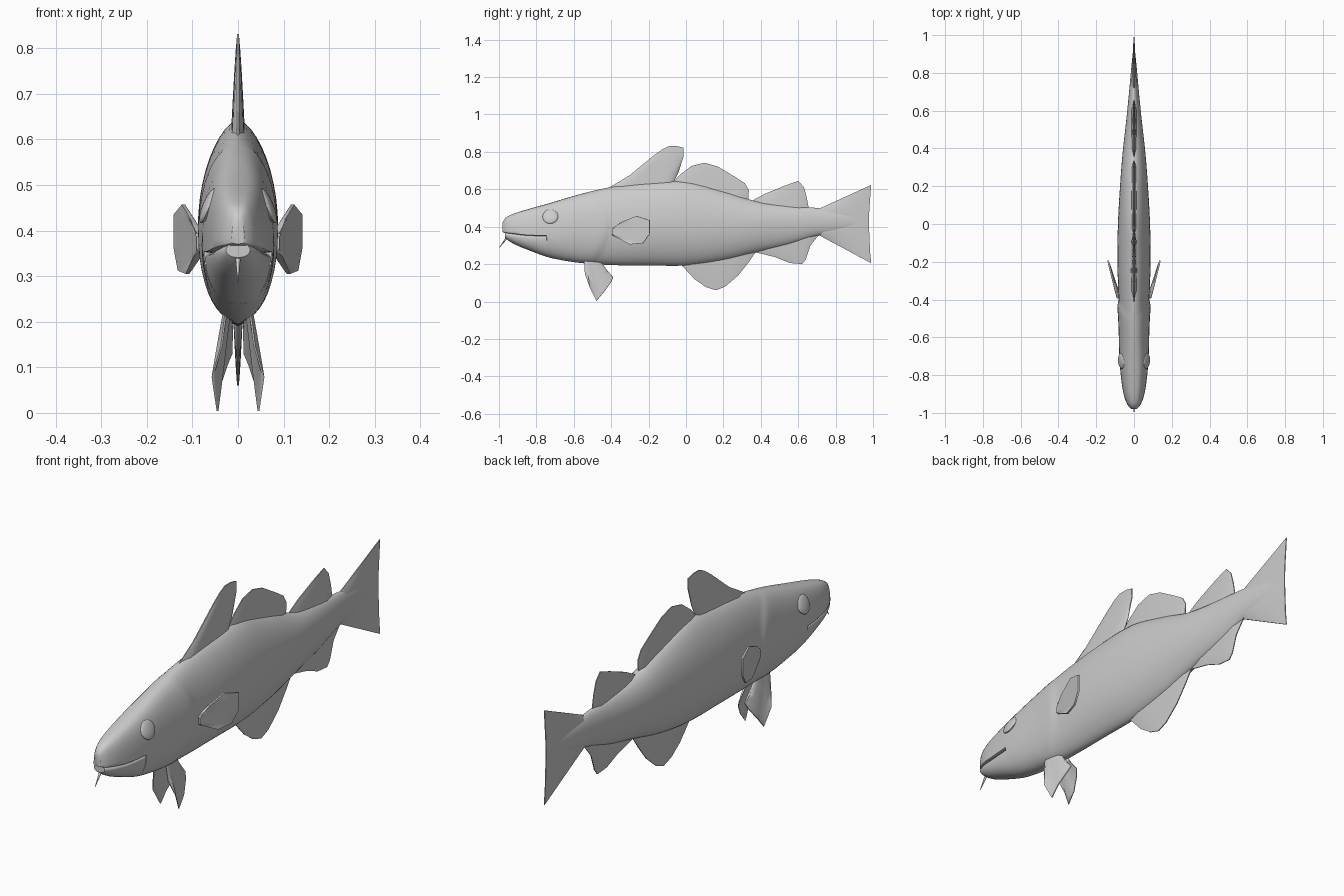
import bpy, bmesh, math
from mathutils import Vector

if "Cube" in bpy.data.objects:
    bpy.data.objects.remove(bpy.data.objects["Cube"])

grey = bpy.data.materials.new("fish grey")
grey.diffuse_color = (0.6, 0.6, 0.6, 1)
grey.use_nodes = True
grey.node_tree.nodes["Principled BSDF"].inputs["Base Color"].default_value = grey.diffuse_color


def finish(name, bm, angle=40):
    bmesh.ops.recalc_face_normals(bm, faces=bm.faces)
    me = bpy.data.meshes.new(name)
    bm.to_mesh(me)
    bm.free()
    me.materials.append(grey)
    me.shade_smooth()
    me.set_sharp_from_angle(angle=math.radians(angle))
    ob = bpy.data.objects.new(name, me)
    bpy.context.collection.objects.link(ob)
    return ob


# Body stations: y, belly z, widest z, back z, half width, side roundness
ST = [
    (-0.980, 0.360, 0.375, 0.425, 0.014, 0.7),
    (-0.965, 0.338, 0.370, 0.448, 0.030, 0.65),
    (-0.920, 0.308, 0.364, 0.470, 0.050, 0.65),
    (-0.850, 0.278, 0.356, 0.492, 0.064, 0.65),
    (-0.730, 0.235, 0.355, 0.526, 0.076, 0.7),
    (-0.570, 0.207, 0.375, 0.573, 0.081, 0.9),
    (-0.400, 0.195, 0.395, 0.612, 0.082, 1.1),
    (-0.200, 0.193, 0.405, 0.635, 0.088, 1.2),
    (0.000, 0.193, 0.405, 0.640, 0.085, 1.25),
    (0.200, 0.220, 0.410, 0.590, 0.074, 1.2),
    (0.380, 0.265, 0.415, 0.535, 0.060, 1.15),
    (0.550, 0.305, 0.420, 0.512, 0.041, 1.1),
    (0.700, 0.352, 0.425, 0.500, 0.026, 1.1),
    (0.800, 0.370, 0.428, 0.485, 0.017, 1.1),
    (0.920, 0.400, 0.430, 0.460, 0.005, 1.0),
]


def station(y):
    """Smooth interpolation between body stations."""
    i = max(k for k in range(len(ST) - 1) if ST[k][0] <= y or k == 0)
    a, b = ST[i], ST[i + 1]
    p, q = ST[max(i - 1, 0)], ST[min(i + 2, len(ST) - 1)]
    h = b[0] - a[0]
    t = min(max((y - a[0]) / h, 0), 1)
    out = []
    for k in range(1, 6):
        m0 = (b[k] - p[k]) / (b[0] - p[0]) * h
        m1 = (q[k] - a[k]) / (q[0] - a[0]) * h
        out.append((2*t**3 - 3*t**2 + 1) * a[k] + (t**3 - 2*t**2 + t) * m0
                   + (3*t**2 - 2*t**3) * b[k] + (t**3 - t**2) * m1)
    return out


def gill(y, z):
    """Raised rear rim of the gill cover."""
    d = y - (-0.43 - 0.09 * ((z - 0.40) / 0.2) ** 2)
    return 0.006 * (math.exp(-(d / 0.08) ** 2) if d < 0 else max(0, 1 - d / 0.025))


def loft(name, ys, section, n=44):
    bm = bmesh.new()
    rings = []
    for y in ys:
        zb, zw, zt, w, e = section(y)
        ring = []
        for k in range(n):
            a = 2 * math.pi * k / n
            c, s = math.cos(a), math.sin(a)
            z = zw + s * (zt - zw if s > 0 else zw - zb)
            ex = e if s > 0 else max(e, 0.9)
            x = math.copysign(abs(c) ** ex, c) * (w + gill(y, z))
            ring.append(bm.verts.new((x, y, z)))
        rings.append(ring)
    for r, s in zip(rings, rings[1:]):
        for k in range(n):
            bm.faces.new((r[k], r[(k + 1) % n], s[(k + 1) % n], s[k]))
    bm.faces.new(rings[0])
    bm.faces.new(rings[-1])
    return finish(name, bm)


def body_section(y):
    zb, zw, zt, w, e = station(y)
    return (zw - 0.004 if y < -0.745 else zb), zw, zt, w, e


def jaw_section(y):
    zb, zw, zt, w, e = station(y)
    return zb, zw - 0.014, zw + 0.002, w * 0.95, e


body_ys = [-0.98, -0.975, -0.965, -0.95] + [-0.93 + 0.02 * i for i in range(10)]
body_ys += [-0.746, -0.744] + [-0.73 + 0.0125 * i for i in range(133)]
loft("body", body_ys, body_section)
loft("lower_jaw", [-0.968, -0.963, -0.95] + [-0.93 + 0.02 * i for i in range(12)], jaw_section)


def fin(name, base, edge, normal, thick, rows=6, rim=0.002):
    """Tapered sheet between a base line and an outer edge."""
    bm = bmesh.new()
    base, edge = [Vector(p) for p in base], [Vector(p) for p in edge]
    nrm = Vector(normal).normalized()
    n = len(base)
    sides = []
    for sgn in (1, -1):
        grid = []
        for i in range(n):
            col = []
            for j in range(rows + 1):
                s = j / rows
                h = rim if i in (0, n - 1) else rim + (thick - rim) * (1 - s) ** 0.8
                col.append(bm.verts.new(base[i].lerp(edge[i], s) + nrm * h * sgn))
            grid.append(col)
        for i in range(n - 1):
            for j in range(rows):
                bm.faces.new((grid[i][j], grid[i+1][j], grid[i+1][j+1], grid[i][j+1]))
        loop = [grid[i][0] for i in range(n)] + [grid[-1][j] for j in range(1, rows + 1)]
        loop += [grid[i][rows] for i in range(n - 2, -1, -1)]
        loop += [grid[0][j] for j in range(rows - 1, 0, -1)]
        sides.append(loop)
    a, b = sides
    for k in range(len(a)):
        m = (k + 1) % len(a)
        bm.faces.new((a[k], a[m], b[m], b[k]))
    return finish(name, bm, 50)


def median_fin(name, base0, base1, edge, thick):
    """Fin on the centre plane; points are (y, z)."""
    n = len(edge)
    base = [(0, base0[0] + (base1[0] - base0[0]) * i / (n - 1),
             base0[1] + (base1[1] - base0[1]) * i / (n - 1)) for i in range(n)]
    return fin(name, base, [(0, y, z) for y, z in edge], (1, 0, 0), thick)


# Back fins
median_fin("front_dorsal_fin", (-0.42, 0.585), (-0.07, 0.61),
           [(-0.41, 0.61), (-0.30, 0.676), (-0.17, 0.783), (-0.125, 0.815), (-0.09, 0.831),
            (-0.05, 0.831), (-0.013, 0.822), (-0.012, 0.78), (-0.04, 0.69), (-0.07, 0.635)], 0.016)
median_fin("middle_dorsal_fin", (-0.08, 0.60), (0.33, 0.52),
           [(-0.072, 0.635), (-0.03, 0.68), (0.03, 0.725), (0.10, 0.742), (0.17, 0.722),
            (0.26, 0.668), (0.315, 0.632), (0.336, 0.595), (0.333, 0.54)], 0.015)
median_fin("rear_dorsal_fin", (0.33, 0.51), (0.655, 0.49),
           [(0.34, 0.532), (0.42, 0.575), (0.53, 0.62), (0.60, 0.645), (0.63, 0.612),
            (0.645, 0.56), (0.655, 0.505)], 0.013)
# Belly fins
median_fin("front_anal_fin", (-0.03, 0.215), (0.38, 0.285),
           [(-0.02, 0.19), (0.045, 0.12), (0.105, 0.078), (0.16, 0.06), (0.21, 0.08),
            (0.28, 0.14), (0.335, 0.21), (0.37, 0.26)], 0.012)
median_fin("rear_anal_fin", (0.37, 0.28), (0.71, 0.37),
           [(0.375, 0.262), (0.475, 0.238), (0.555, 0.206), (0.62, 0.20), (0.64, 0.225),
            (0.665, 0.30), (0.71, 0.355)], 0.011)
# Tail
median_fin("tail_fin", (0.71, 0.355), (0.72, 0.50),
           [(0.99, 0.205), (0.984, 0.27), (0.98, 0.36), (0.978, 0.43), (0.98, 0.49),
            (0.986, 0.57), (0.99, 0.623)], 0.014)

PECTORAL = [(-0.375, 0.345), (-0.30, 0.305), (-0.23, 0.312), (-0.195, 0.36),
            (-0.193, 0.435), (-0.265, 0.457), (-0.345, 0.425), (-0.385, 0.395)]
PELVIC = [(0.036, -0.54, 0.147), (0.056, -0.515, 0.078), (0.045, -0.478, 0.004),
          (0.043, -0.44, 0.05), (0.025, -0.40, 0.104), (0.014, -0.39, 0.13),
          (0.016, -0.43, 0.174)]

for side, s in (("right", 1), ("left", -1)):
    # Side fins, flaring outward toward the rear
    n = len(PECTORAL)
    base = [(s * 0.080, -0.392, 0.355 + 0.035 * i / (n - 1)) for i in range(n)]
    edge = [(s * (0.086 + (y + 0.40) * 0.25), y, z) for y, z in PECTORAL]
    fin(side + "_pectoral_fin", base, edge, (s, -0.26, 0), 0.011, rim=0.004)

    # Paired fins under the throat
    n = len(PELVIC)
    base = [(s * (0.026 - 0.008 * i / (n - 1)), -0.545 + 0.085 * i / (n - 1), 0.225)
            for i in range(n)]
    fin(side + "_pelvic_fin", base, [(s * x, y, z) for x, y, z in PELVIC],
        (1, -0.3 * s, 0.1 * s), 0.008)

    # Slightly bulging eye
    zb, zw, zt, w, e = station(-0.725)
    sn = (0.455 - zw) / (zt - zw)
    x = w * math.cos(math.asin(sn)) ** e
    bm = bmesh.new()
    bmesh.ops.create_uvsphere(bm, u_segments=24, v_segments=12, radius=1)
    for v in bm.verts:
        v.co = Vector((v.co.z * 0.012, v.co.x * 0.042, v.co.y * 0.042))
    eye = finish(side + "_eye", bm)
    eye.location = (s * (x - 0.001), -0.725, 0.455)
    eye.rotation_euler = (0, -s * 0.40, s * -0.08)

# Chin whisker
bm = bmesh.new()
bmesh.ops.create_cone(bm, cap_ends=True, segments=10, radius1=0.007, radius2=0.001, depth=0.08)
whisker = finish("chin_whisker", bm)
a, b = Vector((0, -0.950, 0.352)), Vector((0, -0.998, 0.288))
whisker.location = (a + b) / 2
whisker.rotation_euler = (b - a).to_track_quat('Z', 'Y').to_euler()
